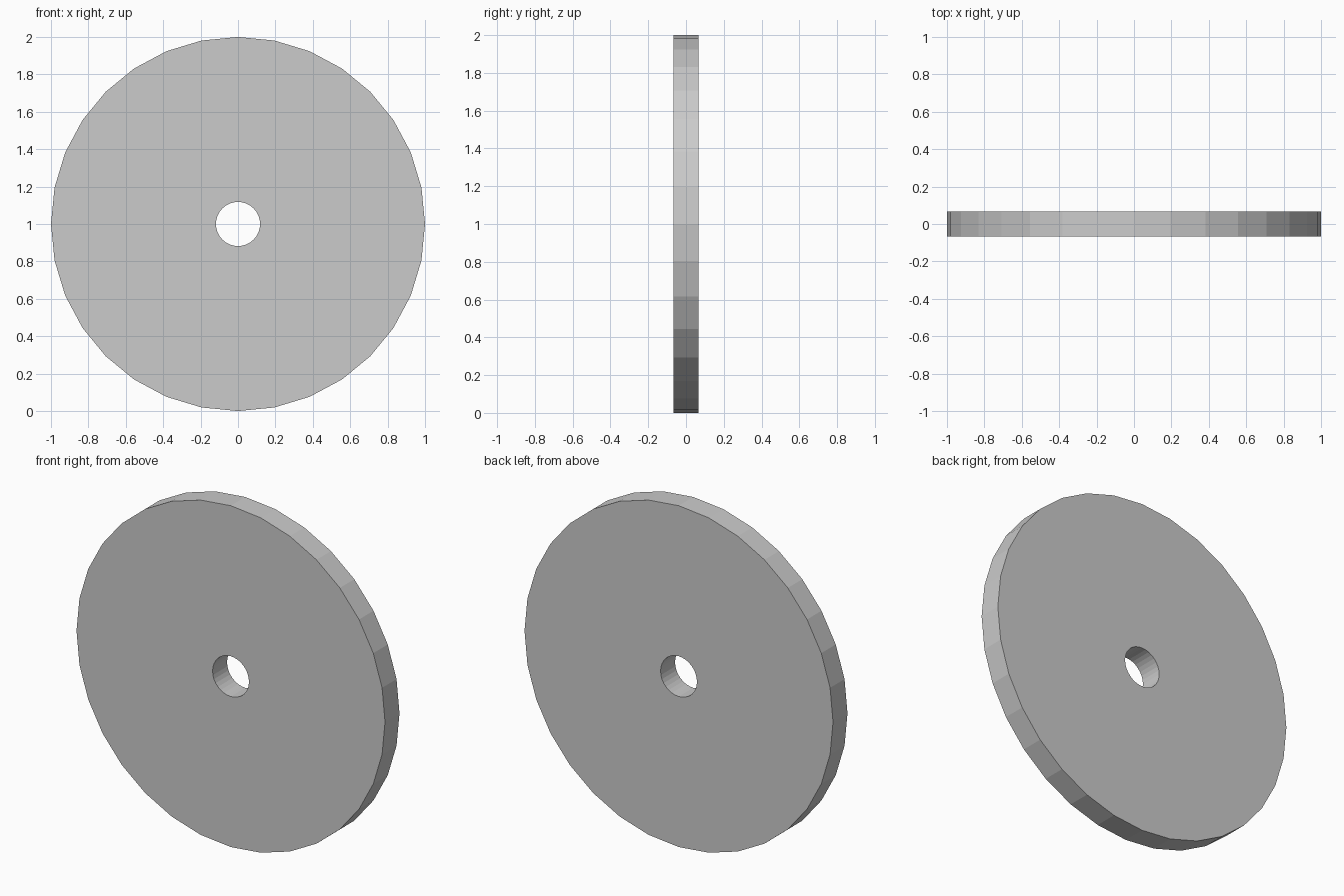
import bpy, bmesh
from math import sin, cos, tau

if "Cube" in bpy.data.objects:
    bpy.data.objects.remove(bpy.data.objects["Cube"])

SIDES = 32
OUTER, BORE, HALF = 1.0, 0.118, 0.067

bm = bmesh.new()


def ring(radius, y):
    return [bm.verts.new((radius * sin(tau * i / SIDES), y,
                          1 + radius * cos(tau * i / SIDES)))
            for i in range(SIDES)]


# Four rings: front rim, back rim, back bore, front bore
rings = [ring(OUTER, -HALF), ring(OUTER, HALF), ring(BORE, HALF), ring(BORE, -HALF)]
for a, b in zip(rings, rings[1:] + rings[:1]):
    for i in range(SIDES):
        j = (i + 1) % SIDES
        bm.faces.new((a[i], a[j], b[j], b[i]))
bmesh.ops.recalc_face_normals(bm, faces=bm.faces[:])

# Flat disc with a centre hole
mesh = bpy.data.meshes.new("disc")
bm.to_mesh(mesh)
bm.free()
bpy.context.collection.objects.link(bpy.data.objects.new("disc", mesh))
